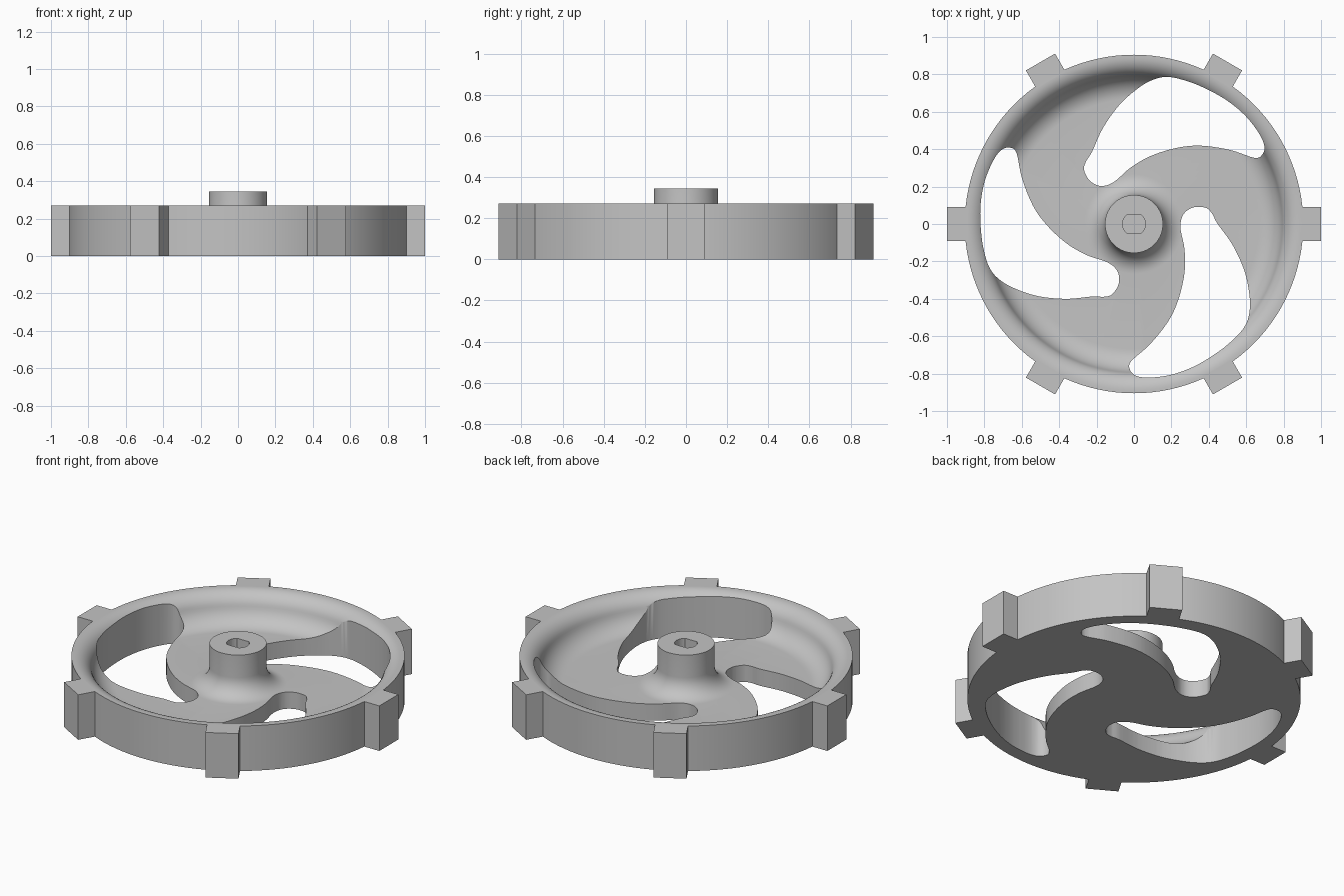
import bpy, bmesh, math
from mathutils import Matrix, Vector

if "Cube" in bpy.data.objects:
    bpy.data.objects.remove(bpy.data.objects["Cube"], do_unlink=True)

RIM_R, RIM_H, FLOOR, LIP = 0.905, 0.27, 0.10, 0.89
HUB_R, HUB_H, FILLET = 0.155, 0.345, 0.11

grey = bpy.data.materials.new("plain grey")
grey.use_nodes = True
grey.diffuse_color = (0.55, 0.55, 0.55, 1)
grey.node_tree.nodes["Principled BSDF"].inputs["Base Color"].default_value = (0.55, 0.55, 0.55, 1)


def make_object(name, bm):
    bmesh.ops.recalc_face_normals(bm, faces=bm.faces)
    mesh = bpy.data.meshes.new(name)
    bm.to_mesh(mesh)
    bm.free()
    obj = bpy.data.objects.new(name, mesh)
    bpy.context.collection.objects.link(obj)
    mesh.materials.append(grey)
    return obj


def prism(bm, points, z0, z1, angle=0):
    turn = Matrix.Rotation(angle, 3, 'Z')
    face = bm.faces.new([bm.verts.new(turn @ Vector((x, y, z0))) for x, y in points])
    top = bmesh.ops.extrude_face_region(bm, geom=[face])["geom"]
    bmesh.ops.translate(bm, vec=(0, 0, z1 - z0),
                        verts=[v for v in top if isinstance(v, bmesh.types.BMVert)])


def arc(cx, cz, radius, start, end, steps):
    angles = [math.radians(start + (end - start) * i / steps) for i in range(steps + 1)]
    return [(cx + radius * math.cos(a), cz + radius * math.sin(a)) for a in angles]


def smooth_loop(points, steps=5):
    # closed Catmull-Rom curve through the points
    pts, out = [Vector(p) for p in points], []
    n = len(pts)
    for i in range(n):
        a, b, c, d = (pts[(i + k) % n] for k in (-1, 0, 1, 2))
        for s in range(steps):
            t = s / steps
            out.append((2 * b + (c - a) * t + (2 * a - 5 * b + 4 * c - d) * t ** 2
                        + (3 * b - a - 3 * c + d) * t ** 3) / 2)
    return out


def apply_boolean(obj, tool, operation):
    mod = obj.modifiers.new(operation, 'BOOLEAN')
    mod.operation, mod.solver, mod.object = operation, 'EXACT', tool
    bpy.context.view_layer.objects.active = obj
    bpy.ops.object.modifier_apply(modifier=mod.name)
    bpy.data.objects.remove(tool, do_unlink=True)


# Wheel body: rim, rounded dish and filleted hub in one turned profile
lip_r, cove_r, sweep = 0.10, 0.13, 75
cove_x = LIP - (lip_r + cove_r) * math.sin(math.radians(sweep))
profile = [(0, 0), (RIM_R, 0), (RIM_R, RIM_H)]
profile += arc(LIP, RIM_H - lip_r, lip_r, 90, 90 + sweep, 10)
profile += arc(cove_x, FLOOR + cove_r, cove_r, sweep - 90, -90, 10)[1:]
profile += arc(HUB_R + FILLET, FLOOR + FILLET, FILLET, 270, 180, 10)
profile += [(HUB_R, HUB_H), (0, HUB_H)]
bm = bmesh.new()
verts = [bm.verts.new((x, 0, z)) for x, z in profile]
edges = [bm.edges.new(pair) for pair in zip(verts, verts[1:])]
bmesh.ops.spin(bm, geom=verts + edges, axis=(0, 0, 1), cent=(0, 0, 0),
               angle=math.tau, steps=120)
bmesh.ops.remove_doubles(bm, verts=bm.verts, dist=0.0001)
wheel = make_object("wheel", bm)

# Six square teeth around the rim
bm = bmesh.new()
for i in range(6):
    prism(bm, [(LIP, -0.09), (1, -0.09), (1, 0.09), (LIP, 0.09)], 0, RIM_H, i * math.pi / 3)
apply_boolean(wheel, make_object("teeth", bm), 'UNION')

# Three swept openings that leave curved spokes
opening = smooth_loop([
    (-.267, .289), (-.235, .23), (-.176, .203), (-.107, .225), (-.02, .30), (.086, .362),
    (.22, .405), (.353, .419), (.513, .396), (.642, .354), (.685, .37), (.697, .417),
    (.668, .485), (.594, .58), (.487, .667), (.353, .738), (.246, .775), (.176, .786),
    (.112, .775), (.032, .733), (-.075, .64), (-.166, .513), (-.225, .385), (-.256, .335)])
bm = bmesh.new()
for i in range(3):
    prism(bm, opening, -0.1, 0.5, i * math.tau / 3)
apply_boolean(wheel, make_object("opening_cutter", bm), 'DIFFERENCE')

# Blind shaft socket with two flat sides
half = math.degrees(math.asin(0.048 / 0.062))
socket = arc(0, 0, 0.062, -half, half, 8) + arc(0, 0, 0.062, 180 - half, 180 + half, 8)
bm = bmesh.new()
prism(bm, socket, 0.12, 0.5)
apply_boolean(wheel, make_object("socket_cutter", bm), 'DIFFERENCE')

# Smooth curved surfaces, keep crisp corners
bpy.ops.object.select_all(action='DESELECT')
wheel.select_set(True)
bpy.context.view_layer.objects.active = wheel
bpy.ops.object.shade_smooth_by_angle(angle=math.radians(30))
